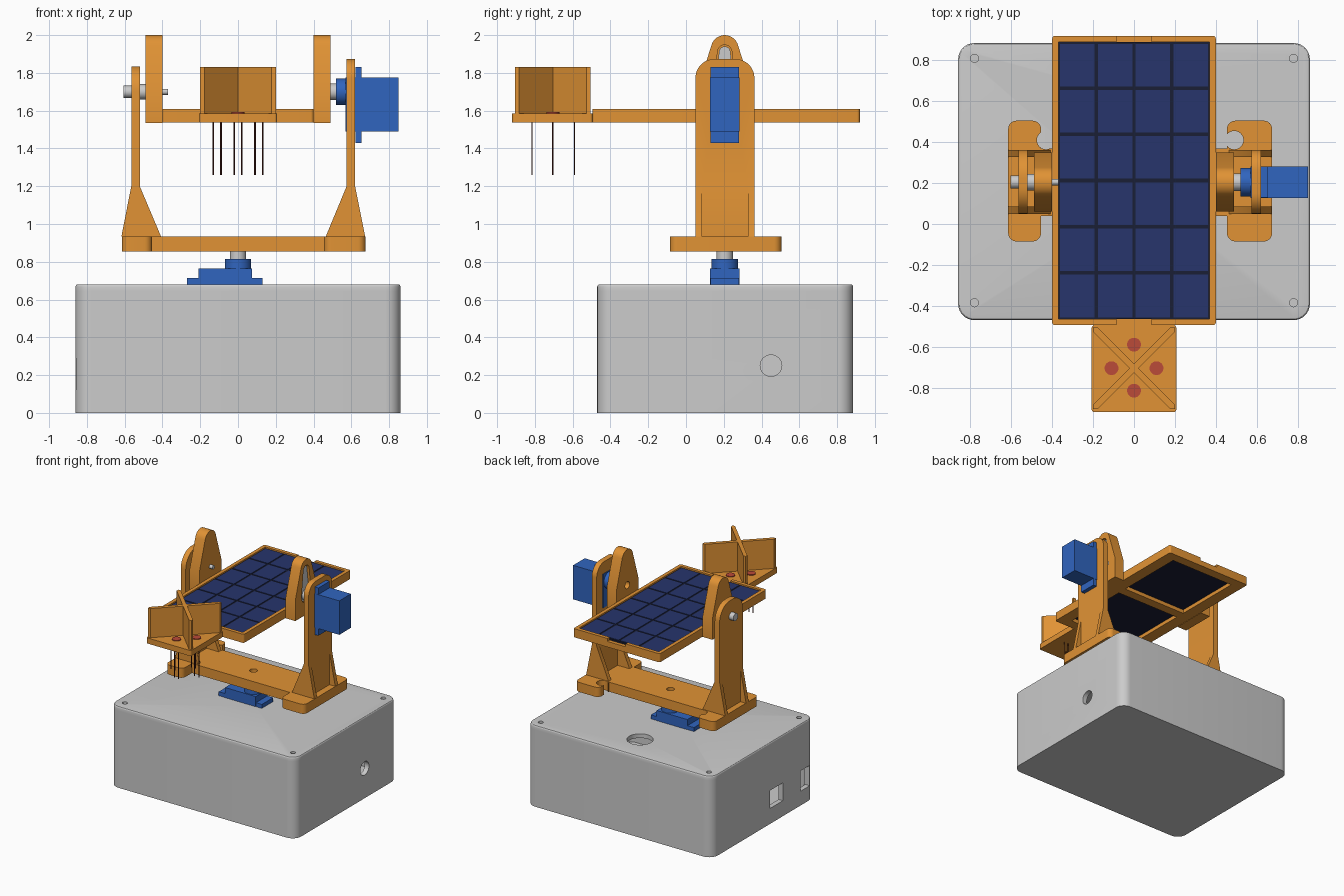
import bpy, bmesh
from math import pi, sin, cos, radians
from mathutils import Matrix

if "Cube" in bpy.data.objects:
    bpy.data.objects.remove(bpy.data.objects["Cube"])


def material(name, rgb):
    m = bpy.data.materials.new(name)
    m.diffuse_color = (*rgb, 1)
    m.use_nodes = True
    m.node_tree.nodes["Principled BSDF"].inputs["Base Color"].default_value = m.diffuse_color
    return m


ORANGE = material("orange_plastic", (0.75, 0.29, 0.035))
BLUE = material("blue_plastic", (0.03, 0.13, 0.52))
NAVY = material("solar_cell", (0.02, 0.035, 0.15))
DARK = material("panel_backing", (0.01, 0.013, 0.035))
RED = material("sensor_red", (0.5, 0.07, 0.04))
BROWN = material("lead_wire", (0.08, 0.015, 0.01))

PLANES = {'x': lambda u, v, w: (w, u, v), 'y': lambda u, v, w: (u, w, v), 'z': lambda u, v, w: (u, v, w)}


def prism(name, axis, pts, lo, hi, mat=None, rim=0):
    """Extrude a 2D outline along an axis, optionally rounding the far rim."""
    bm = bmesh.new()
    place = PLANES[axis]
    a = [bm.verts.new(place(u, v, lo)) for u, v in pts]
    b = [bm.verts.new(place(u, v, hi)) for u, v in pts]
    bm.faces.new(a)
    top = bm.faces.new(b)
    n = len(pts)
    for i in range(n):
        j = (i + 1) % n
        bm.faces.new((a[i], a[j], b[j], b[i]))
    bmesh.ops.recalc_face_normals(bm, faces=bm.faces[:])
    if rim:
        bmesh.ops.bevel(bm, geom=list(top.edges), offset=rim, segments=3, profile=0.5, affect='EDGES')
    mesh = bpy.data.meshes.new(name)
    bm.to_mesh(mesh)
    bm.free()
    ob = bpy.data.objects.new(name, mesh)
    bpy.context.collection.objects.link(ob)
    if mat:
        mesh.materials.append(mat)
    return ob


def arc(cx, cy, r, a0, a1, n=8):
    return [(cx + r * cos(radians(a0 + (a1 - a0) * i / n)), cy + r * sin(radians(a0 + (a1 - a0) * i / n)))
            for i in range(n + 1)]


def circle(cx, cy, r, n=32):
    return arc(cx, cy, r, 0, 360, n)[:-1]


def rounded(x0, x1, y0, y1, r):
    return (arc(x1 - r, y1 - r, r, 0, 90) + arc(x0 + r, y1 - r, r, 90, 180)
            + arc(x0 + r, y0 + r, r, 180, 270) + arc(x1 - r, y0 + r, r, 270, 360))


def box(name, x0, x1, y0, y1, z0, z1, mat=None):
    return prism(name, 'z', [(x0, y0), (x1, y0), (x1, y1), (x0, y1)], z0, z1, mat)


def combine(ob, others, op='DIFFERENCE'):
    """Apply booleans and discard the helper solids."""
    bpy.context.view_layer.objects.active = ob
    for o in others:
        m = ob.modifiers.new("bool", 'BOOLEAN')
        m.operation, m.object, m.solver = op, o, 'EXACT'
        bpy.ops.object.modifier_apply(modifier=m.name)
        bpy.data.objects.remove(o)
    return ob


CY = 0.205   # y of both rotation axes
AZ = 1.70    # height of the tilt axis

# Enclosure: hollow case with cable openings, and a lid
case = prism("enclosure", 'z', rounded(-0.86, 0.86, -0.47, 0.885, 0.08), 0, 0.645)
combine(case, [
    prism("cavity", 'z', rounded(-0.82, 0.82, -0.43, 0.845, 0.05), 0.04, 0.8),
    prism("cable_hole", 'x', circle(0.45, 0.25, 0.057), 0.7, 1),
    box("port_a", -1, -0.7, -0.055, 0.115, 0.13, 0.28),
    box("port_b", -1, -0.7, -0.41, -0.29, 0.12, 0.29)])
lid = prism("enclosure_lid", 'z', rounded(-0.86, 0.86, -0.47, 0.885, 0.08), 0.645, 0.68, rim=0.012)
combine(lid, [box("servo_slot", -0.21, 0.075, 0.13, 0.28, 0.5, 0.8),
              prism("wire_hole", 'z', circle(-0.015, 0.63, 0.1), 0.5, 0.8)]
        + [prism("screw_hole", 'z', circle(x, y, 0.02, 20), 0.66, 0.8)
           for x in (-0.78, 0.78) for y in (-0.385, 0.81)])


# Servo built around its shaft, then placed for pan and tilt
def servo(name, matrix):
    parts = [box(name + "_body", -0.21, 0.075, -0.077, 0.077, -0.195, 0.085, BLUE),
             box(name + "_flange", -0.27, 0.13, -0.075, 0.075, 0, 0.033, BLUE),
             prism(name + "_gear_boss", 'z', circle(0, 0, 0.07), 0.085, 0.135, BLUE),
             prism(name + "_shaft", 'z', circle(0, 0, 0.043), 0.135, 0.176)]
    for p in parts:
        p.data.transform(matrix)


servo("pan_servo", Matrix.Translation((0, CY, 0.68)))
servo("tilt_servo", Matrix.Translation((0.655, CY, AZ)) @ Matrix.Rotation(-pi / 2, 4, 'Y'))

# Rotating base: bar with two end pads and wire notches
base = box("rotating_base", -0.5, 0.5, 0.04, 0.37, 0.855, 0.935, ORANGE)
combine(base, [prism("pad", 'z', rounded(x0, x1, -0.085, 0.505, 0.04), 0.855, 0.935, ORANGE)
               for x0, x1 in ((-0.615, -0.455), (0.455, 0.675))], 'UNION')
combine(base, [prism("notch", 'z', circle(x, 0.41, 0.045), 0.8, 1) for x in (-0.43, 0.49)]
        + [prism("screw_hole", 'z', circle(0, CY, 0.03), 0.9, 1)])


# Uprights with rounded tops and side ribs
def upright(name, x0, x1, top, r, foot0, foot1):
    y0, y1 = 0.05, 0.362
    outline = [(y0, 0.935), (y1, 0.935)] + arc(y1 - r, top - r, r, 0, 90, 12) + arc(y0 + r, top - r, r, 90, 180, 12)
    ob = prism(name, 'x', outline, x0, x1, ORANGE)
    rib = [(foot0, 0.935), (foot1, 0.935), (x1, 1.2), (x0, 1.2)]
    return combine(ob, [prism("rib", 'y', rib, a, a + 0.035, ORANGE) for a in (y0, y1 - 0.035)], 'UNION')


upright("left_upright", -0.565, -0.52, 1.835, 0.135, -0.617, -0.408)
right = upright("right_upright", 0.575, 0.62, 1.873, 0.1, 0.465, 0.673)
combine(right, [box("servo_window", 0.5, 0.7, CY - 0.077, CY + 0.077, 1.49, 1.775)])

# Tilt bolt on the left
prism("bolt_head", 'x', circle(CY, AZ, 0.032, 24), -0.605, -0.565)
prism("bolt_spacer", 'x', circle(CY, AZ, 0.04, 24), -0.52, -0.49)
prism("bolt_shaft", 'x', circle(CY, AZ, 0.016, 20), -0.57, -0.37)

# Tapered ears carrying the tray
ear = [(CY - 0.145, 1.535), (CY + 0.145, 1.535), (CY + 0.145, 1.71)] + arc(CY, 1.927, 0.073, 15, 165, 14) + [(CY - 0.145, 1.71)]
prism("left_ear", 'x', ear, -0.49, -0.4, ORANGE)
right_ear = prism("right_ear", 'x', ear, 0.4, 0.49, ORANGE)


def horn_shape(grow):
    return arc(CY, AZ, 0.055 + grow, 180, 360, 14) + arc(CY, 1.91, 0.03 + grow, 0, 180, 14)


combine(right_ear, [prism("horn_recess", 'x', horn_shape(0.008), 0.45, 0.6),
                    prism("shaft_hole", 'x', circle(CY, AZ, 0.03), 0.3, 0.6)])
prism("servo_horn", 'x', horn_shape(0), 0.45, 0.475)

# Panel tray: pocket on top, two windows below, a notch in each end
tray = prism("panel_tray", 'z', rounded(-0.4, 0.4, -0.495, 0.92, 0.015), 1.538, 1.61, ORANGE)
combine(tray, [box("pocket", -0.37, 0.37, -0.465, 0.89, 1.57, 1.7)]
        + [box("window", -0.3, 0.3, a, b, 1.5, 1.6) for a, b in ((-0.41, 0.17), (0.25, 0.84))]
        + [box("end_notch", -0.085, 0.085, a, b, 1.585, 1.7) for a, b in ((-0.6, -0.46), (0.88, 1))])

# Solar panel with a 4 by 6 grid of cells
box("panel_backing", -0.37, 0.37, -0.465, 0.89, 1.57, 1.598, DARK)
for i in range(4):
    for j in range(6):
        x, y = -0.2775 + 0.185 * i, -0.352 + 0.2258 * j
        box("solar_cell", x - 0.084, x + 0.084, y - 0.104, y + 0.104, 1.597, 1.602, NAVY)

# Light sensor: plate, crossed shades, four detectors with leads
SY = -0.705
prism("sensor_plate", 'z', rounded(-0.207, 0.207, -0.92, -0.494, 0.015), 1.538, 1.585, ORANGE)
s, t = 0.2, 0.022
blade = [(-s, -s), (-s + t, -s), (s, s - t), (s, s), (s - t, s), (-s, -s + t)]
shade = prism("sensor_shade", 'z', [(x, y + SY) for x, y in blade], 1.583, 1.83, ORANGE)
combine(shade, [prism("cross", 'z', [(-x, y + SY) for x, y in blade], 1.583, 1.83, ORANGE)], 'UNION')
for x, y in ((0, 0.115), (0, -0.11), (-0.11, 0), (0.11, 0)):
    prism("light_detector", 'z', circle(x, SY + y, 0.034, 24), 1.56, 1.592, RED)
    for dx in (-0.02, 0.02):
        prism("detector_lead", 'z', circle(x + dx, SY + y, 0.004, 6), 1.26, 1.56, BROWN)

# Smooth curved sides, keep hard edges
for ob in bpy.data.objects:
    ob.select_set(True)
    bpy.context.view_layer.objects.active = ob
bpy.ops.object.shade_smooth_by_angle(angle=radians(30))
